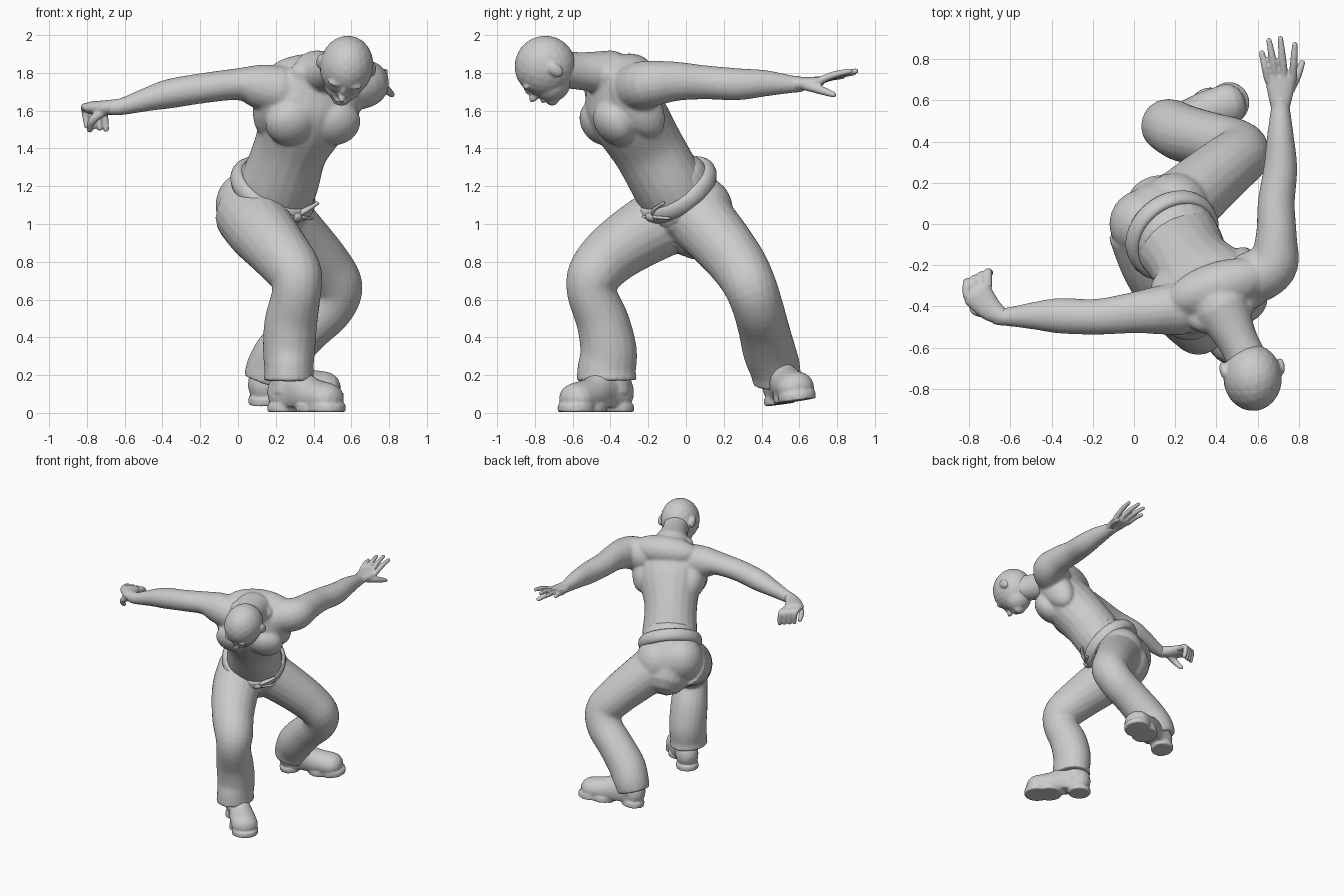
import bpy, bmesh, math
from mathutils import Vector, Matrix

cube = bpy.data.objects.get("Cube")
if cube:
    bpy.data.objects.remove(cube, do_unlink=True)

grey = bpy.data.materials.new("plain grey")
grey.use_nodes = True
COLOUR = (0.6, 0.6, 0.6, 1)
grey.diffuse_color = COLOUR
grey.node_tree.nodes["Principled BSDF"].inputs["Base Color"].default_value = COLOUR
grey.node_tree.nodes["Principled BSDF"].inputs["Roughness"].default_value = 0.7


def spline(points, steps=5):
    """Smooth a list of (x, y, z, side radius, depth radius) stations."""
    rows = [tuple(p) + (p[3],) * (5 - len(p)) for p in points]
    rows = [rows[0]] + rows + [rows[-1]]
    out = []
    for a, b, c, d in zip(rows, rows[1:], rows[2:], rows[3:]):
        for k in range(steps):
            t = k / steps
            out.append([q + t / 2 * (r - p + t * (2 * p - 5 * q + 4 * r - s + t * (3 * (q - r) + s - p)))
                        for p, q, r, s in zip(a, b, c, d)])
    out.append(list(rows[-1]))
    return out


def tube(bm, points, side=(1, 0, 0), sides=20, rounded=True):
    """Loft elliptical rings along a smoothed path."""
    rows = spline(points)
    path = [Vector(r[:3]) for r in rows]
    stations = []
    for i, r in enumerate(rows):
        t = (path[min(i + 1, len(path) - 1)] - path[max(i - 1, 0)]).normalized()
        stations.append((path[i], t, r[3], r[4]))
    if rounded:
        def cap(end, sign):
            p, t, a, b = end
            angles = [math.radians(x) for x in (25, 50, 75)]
            return [(p + t * sign * min(a, b) * math.sin(g), t, a * math.cos(g), b * math.cos(g)) for g in angles]
        stations = cap(stations[0], -1)[::-1] + stations + cap(stations[-1], 1)
    rings = []
    for p, t, a, b in stations:
        u = Vector(side)
        u = (u - t * u.dot(t)).normalized()
        v = t.cross(u)
        turns = [math.tau * k / sides for k in range(sides)]
        rings.append([bm.verts.new(p + u * a * math.cos(g) + v * b * math.sin(g)) for g in turns])
    for lo, hi in zip(rings, rings[1:]):
        for k in range(sides):
            n = (k + 1) % sides
            bm.faces.new((lo[k], lo[n], hi[n], hi[k]))
    bm.faces.new(rings[0][::-1])
    bm.faces.new(rings[-1])


def blob(bm, centre, radii, frame=Matrix.Identity(4)):
    """Ellipsoid placed in a local frame."""
    m = frame @ Matrix.Translation(centre) @ Matrix.Diagonal((*radii, 1))
    bmesh.ops.create_icosphere(bm, subdivisions=3, radius=1, matrix=m)


def finish(name, bm, voxel=0, smooth=4):
    """Turn the bmesh into an object, fusing its volumes when a voxel is given."""
    bmesh.ops.recalc_face_normals(bm, faces=bm.faces)
    mesh = bpy.data.meshes.new(name)
    bm.to_mesh(mesh)
    bm.free()
    obj = bpy.data.objects.new(name, mesh)
    bpy.context.collection.objects.link(obj)
    mesh.materials.append(grey)
    mesh.shade_smooth()
    if voxel:
        fuse = obj.modifiers.new("fuse", "REMESH")
        fuse.mode = "VOXEL"
        fuse.voxel_size = voxel
        fuse.use_smooth_shade = True
        soften = obj.modifiers.new("soften", "SMOOTH")
        soften.factor = 0.5
        soften.iterations = smooth
    return obj


def frame_from(x, y, z, origin):
    m = Matrix((x, y, z)).transposed().to_4x4()
    m.translation = origin
    return m


# Torso axes: across the shoulders, up the spine, out of the back
across = Vector((.95, .3, 0)).normalized()
spine = Vector((.35, -.5, .8))
spine = (spine - across * spine.dot(across)).normalized()
back = spine.cross(across)
chest = frame_from(across, back, spine, (.37, -.33, 1.6))

# Torso, neck and both arms
bm = bmesh.new()
tube(bm, [(.17, -.03, 1.1, .21, .19), (.22, -.1, 1.22, .21, .19), (.28, -.2, 1.4, .2, .19),
          (.36, -.31, 1.58, .25, .2), (.4, -.37, 1.7, .26, .17), (.43, -.43, 1.79, .17, .09)], across)
upper_back = chest.copy()
upper_back.translation = (.41, -.31, 1.78)
blob(bm, (0, 0, 0), (.27, .13, .12), upper_back)
for s in (-1, 1):
    blob(bm, (s * .12, -.11, .0), (.14, .1, .13), chest)      # chest muscle
    blob(bm, (s * .2, .03, .02), (.09, .12, .2), chest)       # side of the back
tube(bm, [(.42, -.4, 1.8, .14, .12), (.5, -.56, 1.81, .1), (.56, -.68, 1.82, .1)])
tube(bm, [(.22, -.41, 1.71, .13), (.1, -.42, 1.73, .115), (0, -.43, 1.74, .1, .085),
          (-.18, -.45, 1.72, .087, .08), (-.36, -.445, 1.69, .086, .078), (-.48, -.445, 1.66, .068, .063),
          (-.6, -.45, 1.625, .047), (-.66, -.45, 1.615, .042)], (0, 1, 0))
tube(bm, [(.56, -.27, 1.72, .13), (.67, -.2, 1.74, .125), (.69, -.06, 1.755, .1, .105),
          (.69, .1, 1.75, .09), (.71, .27, 1.74, .082, .085), (.71, .42, 1.745, .066, .07),
          (.71, .56, 1.74, .047), (.71, .6, 1.74, .044)])
finish("torso_and_arms", bm, .011, 5)

# Open left hand with spread fingers
bm = bmesh.new()
tube(bm, [(.71, .56, 1.74, .045, .042), (.71, .63, 1.745, .062, .034), (.71, .71, 1.755, .075, .026)])
for k, tip in enumerate([(.62, .83, 1.78), (.655, .89, 1.8), (.71, .9, 1.81), (.78, .87, 1.81)]):
    root = Vector((.65 + k * .04, .7, 1.755))
    tip = Vector(tip)
    mid = root.lerp(tip, .5) + Vector((0, 0, .008))
    tube(bm, [(*root, .02), (*mid, .019), (*tip, .014)], sides=10)
tube(bm, [(.74, .63, 1.735, .028), (.785, .71, 1.71, .024), (.815, .78, 1.685, .016)], sides=10)
finish("left_hand", bm, .007, 3)

# Loosely curled right hand
bm = bmesh.new()
tube(bm, [(-.64, -.45, 1.62, .042), (-.7, -.41, 1.615, .06, .04), (-.76, -.34, 1.615, .075, .036)], (.7, .7, 0))
for k in range(4):
    root = Vector((-.81 + k * .034, -.345 + k * .016, 1.62 - k * .006))
    bend = root + Vector((0, .06, -.015))
    tip = bend + Vector((.01, .0, -.085))
    tube(bm, [(*root, .022), (*bend, .021), (*tip, .016)], sides=10)
tube(bm, [(-.71, -.43, 1.6, .028), (-.77, -.42, 1.55, .023), (-.785, -.38, 1.5, .017)], (0, 1, 0), 10)
finish("right_hand", bm, .007, 3)

# Head, tipped forward so the face looks down
face = Vector((-.1, -.6, -.8)).normalized()
crown = Vector((.15, -.78, .6))
crown = (crown - face * crown.dot(face)).normalized()
head = frame_from(crown.cross(face), face, crown, (.575, -.745, 1.835))
bm = bmesh.new()
blob(bm, (0, 0, 0), (.142, .163, .163), head)
blob(bm, (0, .05, -.08), (.105, .105, .1), head)              # jaw
blob(bm, (0, .115, -.135), (.05, .04, .035), head)            # chin
blob(bm, (0, .15, -.1), (.042, .02, .012), head)              # lips
blob(bm, (0, .165, -.05), (.023, .035, .022), head)           # nose tip
blob(bm, (0, .155, -.02), (.016, .022, .045), head)           # nose bridge
for s in (-1, 1):
    blob(bm, (s * .045, .137, .025), (.045, .022, .016), head)   # brow
    blob(bm, (s * .045, .125, -.01), (.022, .02, .012), head)    # eyelid
    blob(bm, (s * .142, -.03, -.035), (.018, .032, .045), head)  # ear
finish("head", bm, .008, 3)

# Trousers: pelvis and two flared legs
bm = bmesh.new()
tube(bm, [(.19, -.05, 1.19, .215, .2), (.14, .01, 1.07, .23, .21), (.13, .06, .99, .18)], across)
blob(bm, (.05, 0, 1.1), (.17, .17, .18))
blob(bm, (.2, .09, 1.07), (.17, .16, .18))
tube(bm, [(.06, -.02, 1.06, .19), (.12, -.2, .97, .18), (.22, -.38, .85, .16), (.3, -.48, .74, .145),
          (.31, -.5, .64, .13), (.28, -.44, .48, .14), (.27, -.41, .33, .138, .15),
          (.27, -.42, .23, .13, .155), (.27, -.42, .17, .135, .16)], rounded=False)
tube(bm, [(.2, .06, 1.04, .18), (.32, .17, .92, .165), (.45, .28, .78, .15), (.52, .34, .67, .14),
          (.48, .38, .56, .135), (.36, .41, .45, .135), (.24, .44, .33, .14),
          (.18, .47, .24, .135), (.15, .48, .16, .125)], (0, 1, 0), rounded=False)
finish("trousers", bm, .011, 5)

# Rolled sash around the waist with a knot and loose ends
tilt = Vector((.42, -.5, .76)).normalized().to_track_quat("Z", "Y")
bpy.ops.mesh.primitive_torus_add(major_segments=48, minor_segments=12, major_radius=.21, minor_radius=.032,
                                 location=(.185, -.055, 1.18), rotation=tilt.to_euler())
sash = bpy.context.object
sash.name = "sash"
sash.scale.z = 1.5
sash.data.materials.append(grey)
sash.data.shade_smooth()
bm = bmesh.new()
blob(bm, (.3, -.18, 1.04), (.04, .035, .03))
for tip in [(.42, -.12, 1.11), (.39, -.09, 1.03), (.24, -.24, 1.03)]:
    tip = Vector(tip)
    mid = tip.lerp(Vector((.3, -.18, 1.04)), .5) + Vector((0, -.02, 0))
    tube(bm, [(.3, -.18, 1.04, .014), (*mid, .016, .01), (*tip, .012, .008)], sides=8)
finish("sash_knot", bm)


def shoe(name, heel, toe, lean):
    """Chunky shoe from heel to toe, with a flat sole and a raised arch."""
    heel, toe = Vector(heel), Vector(toe)
    length = (toe - heel).length
    along = (toe - heel).normalized()
    left = Vector((0, 0, 1)).cross(along).normalized()
    place = frame_from(along, left, along.cross(left), heel) @ Matrix.Rotation(lean, 4, "X")
    bm = bmesh.new()
    tube(bm, [(0, 0, .1, .085, .11), (length * .3, 0, .11, .078, .12), (length * .65, 0, .085, .095, .095),
              (length, 0, .07, .1, .085)], (0, 1, 0), 24)
    tube(bm, [(.03, 0, .1, .09), (.03, 0, .24, .085)], rounded=False)
    for v in bm.verts:
        v.co.z = max(v.co.z, .025)
    # sole and heel pads
    for x, r in ((0, .085), (length * .72, .1), (length, .1)):
        m = Matrix.Translation((x, 0, .02))
        bmesh.ops.create_cone(bm, cap_ends=True, segments=24, radius1=r, radius2=r, depth=.04, matrix=m)
    bm.transform(place)
    return finish(name, bm, .009, 3)


shoe("right_shoe", (.24, -.36, .005), (.47, -.58, .005), 0)
shoe("left_shoe", (.14, .5, .045), (.46, .59, .065), math.radians(7))
